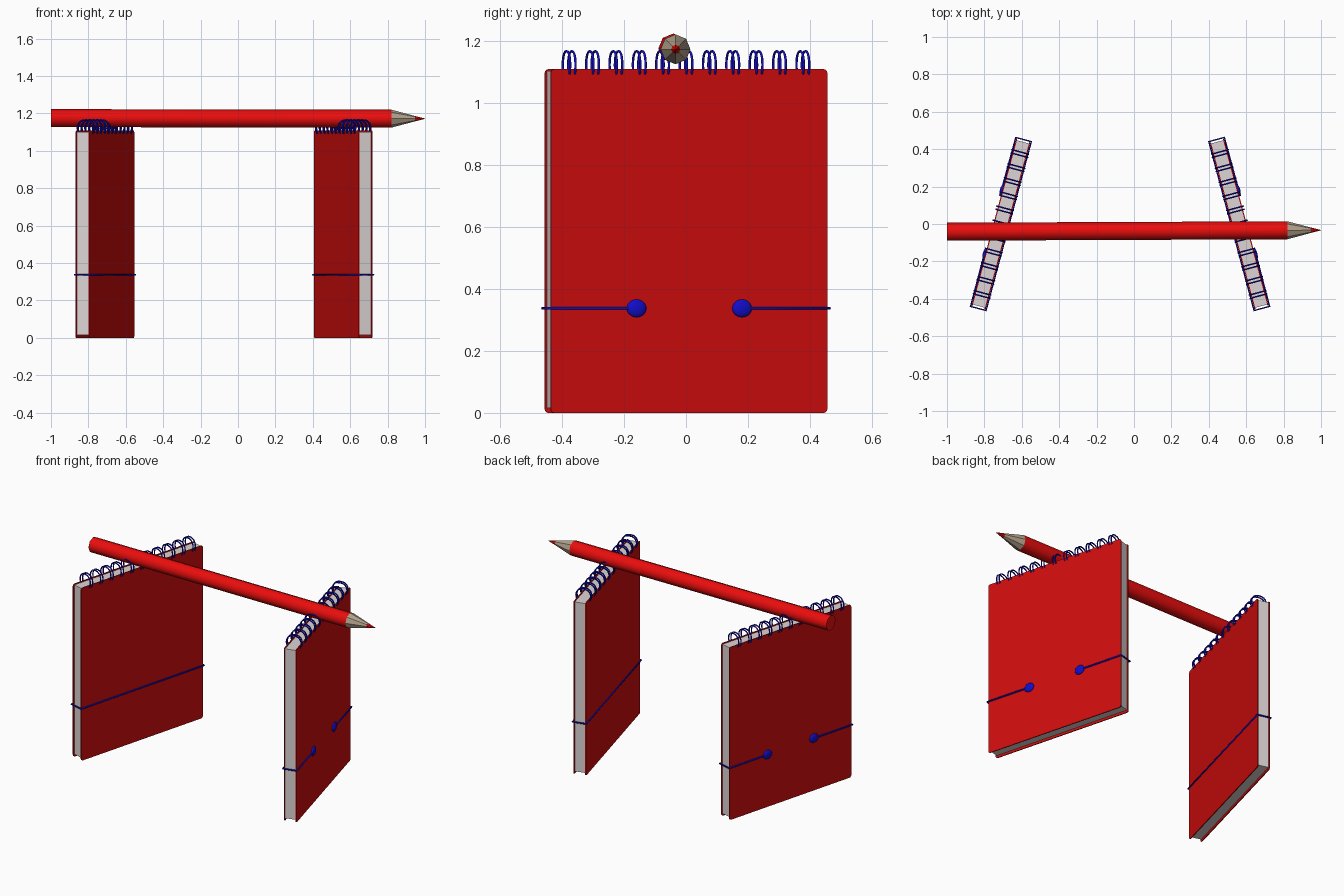
import bpy, bmesh, math
from mathutils import Matrix, Vector

if "Cube" in bpy.data.objects:
    bpy.data.objects.remove(bpy.data.objects["Cube"])


def material(name, rgb):
    m = bpy.data.materials.new(name)
    m.diffuse_color = (*rgb, 1)
    m.use_nodes = True
    m.node_tree.nodes["Principled BSDF"].inputs["Base Color"].default_value = m.diffuse_color
    return m


COVER = material("cover_red", (0.64, 0.004, 0.004))
PAINT = material("pencil_red", (0.83, 0.004, 0.004))
BLUE = material("cord_blue", (0.006, 0.004, 0.6))
PAPER = material("paper", (0.72, 0.66, 0.66))
WOOD = material("wood", (0.45, 0.36, 0.26))


def add_object(name, data, mat, matrix=Matrix()):
    ob = bpy.data.objects.new(name, data)
    bpy.context.collection.objects.link(ob)
    data.materials.append(mat)
    ob.matrix_world = matrix
    return ob


def mesh_object(name, bm, mat, matrix=Matrix(), smooth=None):
    me = bpy.data.meshes.new(name)
    bmesh.ops.recalc_face_normals(bm, faces=bm.faces)
    bm.to_mesh(me)
    bm.free()
    ob = add_object(name, me, mat, matrix)
    if smooth:
        bpy.ops.object.select_all(action='DESELECT')
        ob.select_set(True)
        bpy.context.view_layer.objects.active = ob
        bpy.ops.object.shade_smooth_by_angle(angle=math.radians(smooth))
    return ob


def box(name, lo, hi, mat, matrix, corner=0):
    """Box between two corners, optionally rounding the sheet corners."""
    lo, hi = Vector(lo), Vector(hi)
    bm = bmesh.new()
    bmesh.ops.create_cube(bm, size=1, matrix=Matrix.Translation((lo + hi) / 2)
                          @ Matrix.Diagonal((*(hi - lo), 1)))
    if corner:
        across = [e for e in bm.edges
                  if abs(e.verts[0].co.x - e.verts[1].co.x) > 1e-4]
        bmesh.ops.bevel(bm, geom=across, offset=corner, segments=3,
                        profile=0.5, affect='EDGES')
    return mesh_object(name, bm, mat, matrix)


def wire(name, paths, radius, mat, matrix, cyclic):
    """Round wire swept along one or more polylines."""
    cu = bpy.data.curves.new(name, 'CURVE')
    cu.dimensions = '3D'
    cu.bevel_depth = radius
    cu.bevel_resolution = 1
    cu.use_fill_caps = True
    for path in paths:
        sp = cu.splines.new('POLY')
        sp.points.add(len(path) - 1)
        for p, co in zip(sp.points, path):
            p.co = (*co, 1)
        sp.use_cyclic_u = cyclic
    return add_object(name, cu, mat, matrix)


HALF, THICK, TOP = 0.4615, 0.039, 1.108   # notepad half width, half depth, height


def notepad(side, x, angle):
    """Local +x is the outer cover, local y runs along the pad."""
    mat = Matrix.Translation((x, 0, 0)) @ Matrix.Rotation(math.radians(angle), 4, 'Z')

    # Covers and page block
    box(side + "_outer_cover", (THICK - 0.006, -HALF, 0), (THICK, HALF, TOP), COVER, mat, 0.012)
    box(side + "_inner_cover", (-THICK, -HALF, 0), (-THICK + 0.006, HALF, TOP), COVER, mat, 0.012)
    box(side + "_pages", (-THICK + 0.006, -HALF + 0.007, 0.015),
        (THICK - 0.006, HALF - 0.007, TOP - 0.006), PAPER, mat)

    # Paired binding rings: rounded loops through the top edge
    rings = []
    for i in range(-5, 6):
        for dy in (-0.009, 0.009):
            loop = []
            for k in range(20):
                a = 2 * math.pi * k / 20
                c, s = math.cos(a), math.sin(a)
                rx = math.copysign(abs(c) ** 0.8, c) * 0.046
                loop.append((rx, i * 0.078 + dy, 1.122 + 0.044 * s))
            rings.append(loop)
    wire(side + "_binding_rings", rings, 0.004, BLUE, mat, True)

    # Elastic cord around the back, open at the outer cover
    e, v, z = HALF + 0.006, THICK + 0.004, 0.337
    path = [(v, 0.176, z), (v, e, z), (-v, e, z), (-v, -e, z), (v, -e, z), (v, -0.176, z)]
    wire(side + "_cord", [path], 0.005, BLUE, mat, False)

    # Flattened buttons at the cord ends
    for tag, y in (("a", -0.176), ("b", 0.176)):
        bm = bmesh.new()
        bmesh.ops.create_uvsphere(bm, u_segments=16, v_segments=10, radius=1,
                                  matrix=Matrix.Translation((THICK + 0.002, y, z))
                                  @ Matrix.Diagonal((0.012, 0.033, 0.029, 1)))
        mesh_object(side + "_button_" + tag, bm, BLUE, mat, 60)


notepad("right", 0.5625, 15)
notepad("left", -0.7115, 165)

# Pencil laid across both pads, built as coaxial sections
TAIL, TIP = Vector((-1, -0.041, 1.175)), Vector((1, -0.033, 1.172))


def pencil_part(name, x0, x1, r0, r1, mat, smooth):
    a, b = (TAIL.lerp(TIP, (x + 1) / 2) for x in (x0, x1))
    bm = bmesh.new()
    bmesh.ops.create_cone(bm, cap_ends=True, segments=8, radius1=r0, radius2=r1,
                          depth=(b - a).length)
    rot = (b - a).to_track_quat('Z', 'Y').to_matrix().to_4x4()
    mesh_object(name, bm, mat, Matrix.Translation((a + b) / 2) @ rot, smooth)


pencil_part("pencil_body", -1, 0.82, 0.048, 0.048, PAINT, 50)
pencil_part("pencil_wood", 0.82, 0.945, 0.048, 0.0147, WOOD, None)
pencil_part("pencil_lead", 0.945, 1, 0.0147, 0.001, PAINT, None)
